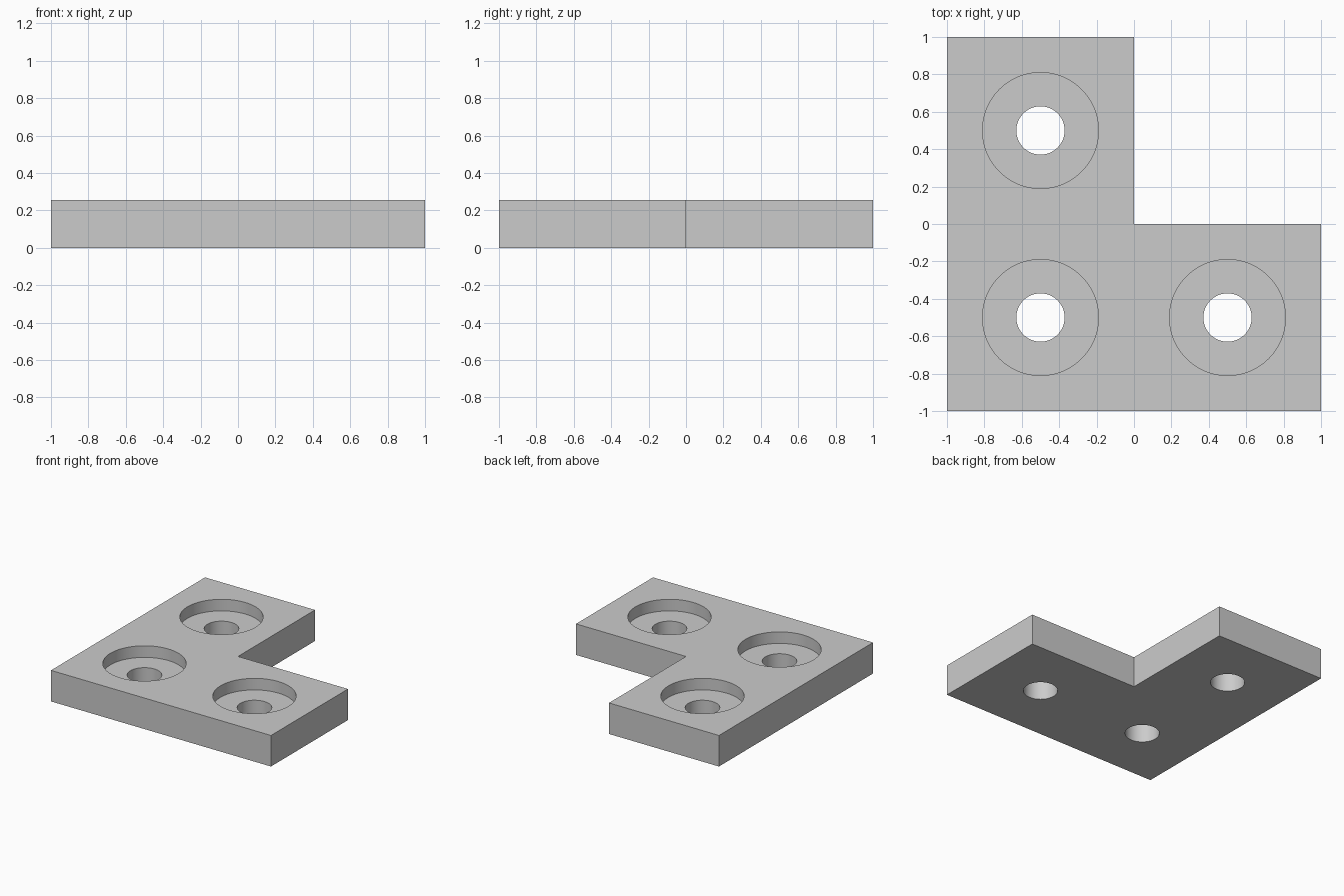
import bpy
import bmesh
from math import radians
from mathutils import Matrix

HEIGHT = 0.255
BORE_FLOOR = 0.16
BORE_RADIUS = 0.31
HOLE_RADIUS = 0.129
HOLE_CENTRES = [(-0.5, 0.5), (-0.5, -0.5), (0.5, -0.5)]
OUTLINE = [(-1, -1), (1, -1), (1, 0), (0, 0), (0, 1), (-1, 1)]

cube = bpy.data.objects.get("Cube")
if cube:
    bpy.data.objects.remove(cube, do_unlink=True)

grey = bpy.data.materials.new("light grey")
grey.use_nodes = True
colour = (0.6, 0.6, 0.6, 1)
grey.diffuse_color = colour
grey.node_tree.nodes["Principled BSDF"].inputs["Base Color"].default_value = colour


def make_object(name, bm):
    bmesh.ops.recalc_face_normals(bm, faces=bm.faces)
    mesh = bpy.data.meshes.new(name)
    bm.to_mesh(mesh)
    bm.free()
    mesh.materials.append(grey)
    obj = bpy.data.objects.new(name, mesh)
    bpy.context.collection.objects.link(obj)
    return obj


def make_cutter(name, radius, bottom, top):
    """One upright cylinder at every hole centre."""
    bm = bmesh.new()
    for x, y in HOLE_CENTRES:
        bmesh.ops.create_cone(
            bm, cap_ends=True, segments=96, radius1=radius, radius2=radius,
            depth=top - bottom,
            matrix=Matrix.Translation((x, y, (top + bottom) / 2)))
    obj = make_object(name, bm)
    obj.hide_render = True
    return obj


# L-shaped plate, extruded from its outline
bm = bmesh.new()
base = bm.faces.new([bm.verts.new((x, y, 0)) for x, y in OUTLINE])
raised = bmesh.ops.extrude_face_region(bm, geom=[base], use_keep_orig=True)
bmesh.ops.translate(
    bm, vec=(0, 0, HEIGHT),
    verts=[v for v in raised["geom"] if isinstance(v, bmesh.types.BMVert)])
plate = make_object("corner_plate", bm)

# Wide counterbores from above, then narrow through holes
bpy.ops.object.select_all(action="DESELECT")
plate.select_set(True)
bpy.context.view_layer.objects.active = plate
for cutter in (make_cutter("counterbore_cutter", BORE_RADIUS, BORE_FLOOR, HEIGHT + 0.1),
               make_cutter("hole_cutter", HOLE_RADIUS, -0.1, HEIGHT + 0.1)):
    cut = plate.modifiers.new(cutter.name, "BOOLEAN")
    cut.operation = "DIFFERENCE"
    cut.solver = "EXACT"
    cut.object = cutter
    bpy.ops.object.modifier_apply(modifier=cut.name)
    bpy.data.objects.remove(cutter, do_unlink=True)

# Smooth round walls with crisp rims
bpy.ops.object.shade_smooth_by_angle(angle=radians(30))
